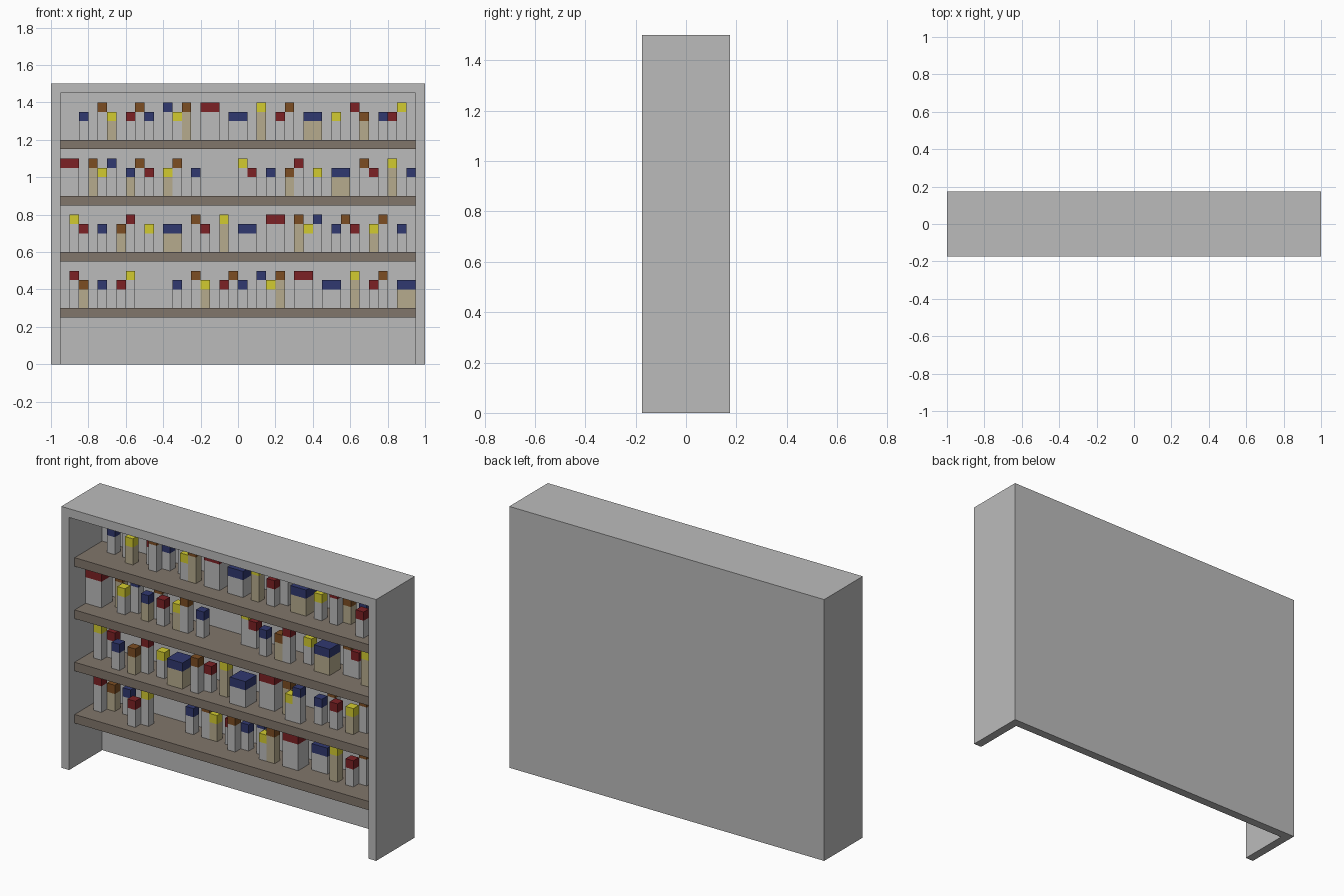
import bpy
import bmesh

cube = bpy.data.objects.get("Cube")
if cube:
    bpy.data.objects.remove(cube)


def material(name, color):
    mat = bpy.data.materials.new(name)
    mat.use_nodes = True
    mat.diffuse_color = (*color, 1)
    mat.node_tree.nodes["Principled BSDF"].inputs["Base Color"].default_value = (*color, 1)
    return mat


grey = material("case grey", (0.5, 0.5, 0.5))
wood = material("shelf wood", (0.22, 0.18, 0.145))
white = material("pale carton", (0.5, 0.5, 0.5))
beige = material("beige carton", (0.47, 0.41, 0.27))
lids = {
    "r": material("red lid", (0.2, 0.015, 0.018)),
    "b": material("blue lid", (0.03, 0.04, 0.16)),
    "n": material("brown lid", (0.2, 0.075, 0.016)),
    "y": material("yellow lid", (0.65, 0.6, 0.03)),
}


def add_box(bm, low, high, index=0):
    """Axis-aligned box between two corners."""
    verts = bmesh.ops.create_cube(bm, size=1)["verts"]
    for v in verts:
        v.co = [(a + b) / 2 + c * (b - a) for a, b, c in zip(low, high, v.co)]
    for face in {f for v in verts for f in v.link_faces}:
        face.material_index = index


def finish(bm, name, *mats):
    mesh = bpy.data.meshes.new(name)
    bm.to_mesh(mesh)
    bm.free()
    for mat in mats:
        mesh.materials.append(mat)
    obj = bpy.data.objects.new(name, mesh)
    bpy.context.collection.objects.link(obj)
    return obj


W, D, H, T = 1.0, 0.175, 1.5, 0.05  # half width, half depth, height, board

# Case: a solid block whose open front and bottom are hollowed out
bm = bmesh.new()
add_box(bm, (-W, -D, 0), (W, D, H))
case = finish(bm, "bookcase_case", grey)
bm = bmesh.new()
add_box(bm, (T - W, -W, -W), (W - T, D - T, H - T))
cutter = finish(bm, "case_cutter", grey)
cutter.hide_render = True
cutter.hide_viewport = True
cutter.display_type = "WIRE"
cut = case.modifiers.new("hollow", "BOOLEAN")
cut.operation = "DIFFERENCE"
cut.solver = "EXACT"
cut.object = cutter
# Bake the cut, then drop the cutter
graph = bpy.context.evaluated_depsgraph_get()
case.data = bpy.data.meshes.new_from_object(case.evaluated_get(graph))
case.modifiers.clear()
bpy.data.objects.remove(cutter)

# Carton layout per shelf, one token per slot: lid colour (capital = tall),
# row (f front, m middle, k back), "=" double width, "*" beige body
layouts = [
    ". Rm nk* . bk . rf Ym . . . . bk . Nk yk* . rk Nm bk . Bk ym Nm* . Rm= . bk= . Ym* . rm Nk . bk=*",
    ". Ym rk . bf . nf* Rm . ym . bf=* . Nf rm . Ym* . bf= . Rm= . Nm* yf Bf . bm Nk rm . ym* Nk . bm",
    "Rm= . Nk* ym Bk . bm* Nk rm . ym* Nm . bm . . . . Yk rk . bm . nm* Rm . yk . bm=* . Nk rk . Ym* . bk",
    ". . bk . Nk ym* . rk Nm bk . Bk ym Nm* . Rm= . bm= . Ym* . rm Nk . bm=* . ym . Rm nk* . bk rf Ym",
]
rows = {"f": -0.075, "m": -0.025, "k": 0.025}
lid_keys = list(lids)

for level, layout in enumerate(layouts, 1):
    top = 0.3 * level
    # Shelf board
    bm = bmesh.new()
    add_box(bm, (T - W, T - D, top - T), (W - T, D - T, top))
    finish(bm, f"shelf_{level}", wood)

    # Cartons with coloured lids
    bm = bmesh.new()
    x = T - W
    for token in layout.split():
        size = 2 * T if "=" in token else T
        if token != ".":
            y = rows[token[1]]
            neck = top + (3 * T if token[0].isupper() else 2 * T)
            add_box(bm, (x, y, top), (x + size, y + size, neck), int("*" in token))
            add_box(bm, (x, y, neck), (x + size, y + size, neck + T),
                    2 + lid_keys.index(token[0].lower()))
        x += size
    finish(bm, f"cartons_{level}", white, beige, *lids.values())
